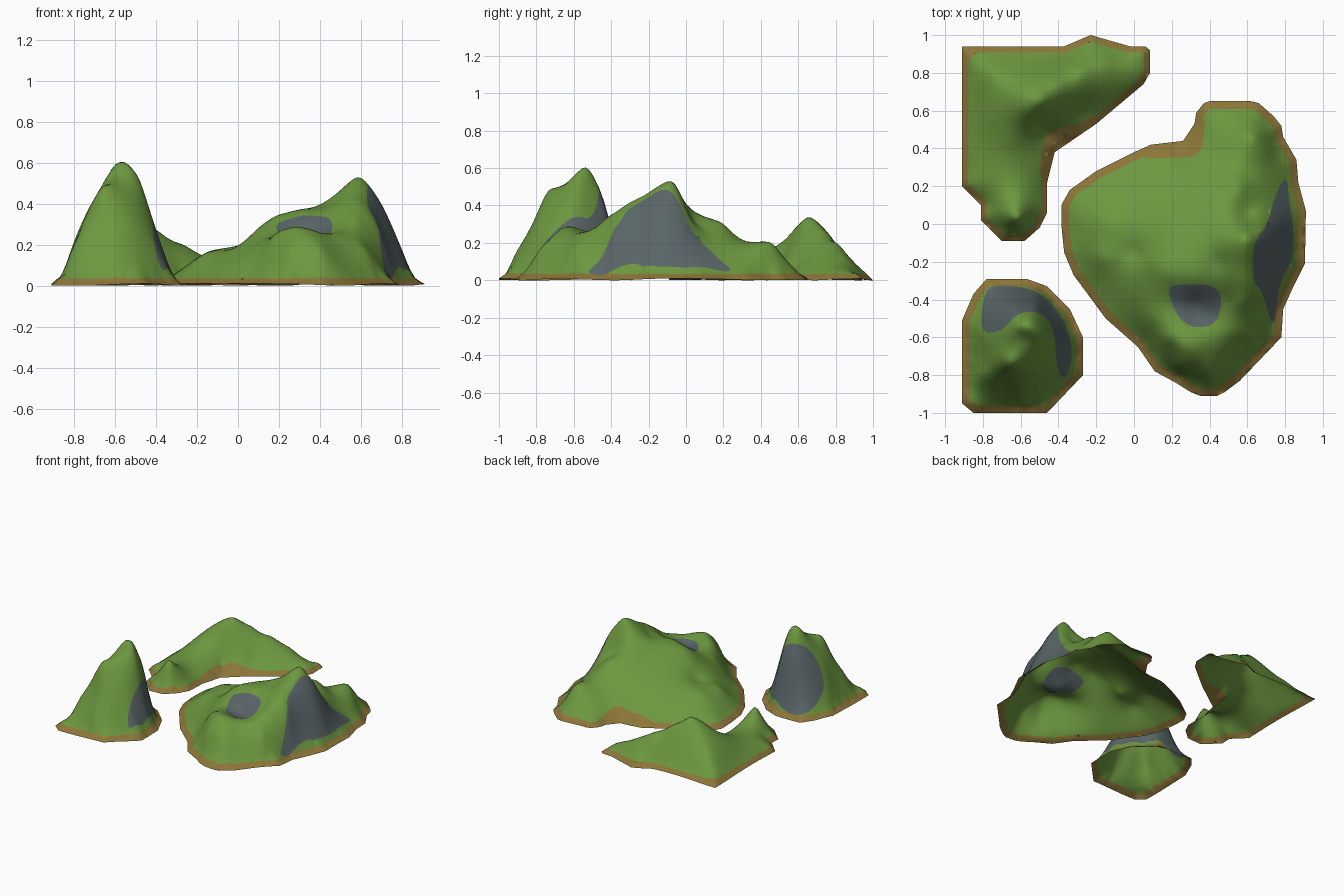
import bpy, bmesh, math
from mathutils import Vector, geometry

if "Cube" in bpy.data.objects:
    bpy.data.objects.remove(bpy.data.objects["Cube"])


def material(name, rgb):
    m = bpy.data.materials.new(name)
    m.diffuse_color = (*rgb, 1)
    m.use_nodes = True
    m.node_tree.nodes["Principled BSDF"].inputs["Base Color"].default_value = m.diffuse_color
    return m


MATS = [material("grass green", (0.15, 0.31, 0.05)),
        material("sand brown", (0.26, 0.18, 0.04)),
        material("rock grey", (0.10, 0.13, 0.135))]
STEP = 0.02


def resample(poly, step):
    out = []
    for a, b in zip(poly, poly[1:] + poly[:1]):
        a, b = Vector(a), Vector(b)
        n = max(1, round((b - a).length / step))
        out += [a.lerp(b, i / n) for i in range(n)]
    return out


def rounded(poly):
    for _ in range(2):
        poly = [tuple(Vector(a).lerp(Vector(b), t))
                for a, b in zip(poly, poly[1:] + poly[:1]) for t in (0.25, 0.75)]
    return poly


def inside(p, poly):
    hit = False
    for (ax, ay), (bx, by) in zip(poly, poly[1:] + poly[:1]):
        if (ay > p[1]) != (by > p[1]) and p[0] < ax + (p[1] - ay) * (bx - ax) / (by - ay):
            hit = not hit
    return hit


def edge_distance(p, poly):
    best = 9
    for a, b in zip(poly, poly[1:] + poly[:1]):
        a, b = Vector(a), Vector(b)
        d = b - a
        t = min(1, max(0, (p - a).dot(d) / d.length_squared))
        best = min(best, (a + d * t - p).length)
    return best


def inset(poly, width):
    # shoreline moved inland, for the edge of the beach
    pts = resample(poly, 0.08)
    out = []
    for i, p in enumerate(pts):
        d = (pts[(i + 1) % len(pts)] - pts[i - 1]).normalized()
        n = Vector((-d.y, d.x))
        if not inside(p + n * 0.01, poly):
            n = -n
        q = p + n * width
        if edge_distance(q, poly) > 0.7 * width:
            out.append(tuple(q))
    return out


def solve(A, b):
    # Gaussian elimination with pivoting
    n = len(b)
    M = [row + [v] for row, v in zip(A, b)]
    for i in range(n):
        k = max(range(i, n), key=lambda r: abs(M[r][i]))
        M[i], M[k] = M[k], M[i]
        for r in range(i + 1, n):
            f = M[r][i] / M[i][i]
            M[r] = M[r][:i] + [u - f * v for u, v in zip(M[r][i:], M[i][i:])]
    x = [0] * n
    for i in reversed(range(n)):
        x[i] = (M[i][n] - sum(M[i][j] * x[j] for j in range(i + 1, n))) / M[i][i]
    return x


def shore(x, y):
    return 0.009 + 0.005 * math.sin(9 * x + 7 * y)


def height_field(outline, beach_line, hills):
    # smooth surface through the shoreline, the beach and the spot heights
    pts = [(p.x, p.y, shore(p.x, p.y)) for p in resample(outline, 0.08)]
    pts += [(x, y, 0.038) for x, y in beach_line] + hills

    def k(x, y, p):
        return math.sqrt((x - p[0]) ** 2 + (y - p[1]) ** 2 + 0.0006)
    w = solve([[k(p[0], p[1], q) for q in pts] for p in pts], [p[2] for p in pts])
    return lambda x, y: max(0.0, sum(wi * k(x, y, p) for wi, p in zip(w, pts)))


def island(name, outline, hills, rocks=(), sands=(), beach=0.04):
    beach_line = inset(outline, beach)
    height = height_field(outline, beach_line, hills)
    rocks, sands = [rounded(r) for r in rocks], [rounded(s) for s in sands]
    verts, edges = [], []
    for loop in [outline, beach_line] + rocks + sands:
        pts, n = resample(loop, STEP * 1.2), len(verts)
        verts += pts
        edges += [(n + i, n + (i + 1) % len(pts)) for i in range(len(pts))]
    for i in range(-50, 51):
        for j in range(-50, 51):
            p = Vector((i * STEP + 0.003, j * STEP + 0.003))
            if inside(p, outline) and edge_distance(p, outline) > 0.4 * STEP:
                verts.append(p)
    co, _, tris, *_ = geometry.delaunay_2d_cdt(verts, edges, [], 0, 1e-5)
    bm = bmesh.new()
    vs = [bm.verts.new((c.x, c.y, shore(c.x, c.y) if edge_distance(c, outline) < 1e-3
                        else height(c.x, c.y))) for c in co]
    for t in tris:
        c = (co[t[0]] + co[t[1]] + co[t[2]]) / 3
        if not inside(c, outline):
            continue
        f = bm.faces.new([vs[i] for i in t])
        f.normal_update()
        if f.normal.z < 0:
            f.normal_flip()
        f.smooth = True
        # rock on the cliffs, sand along the shore, grass elsewhere
        if any(inside(c, r) for r in rocks):
            f.material_index = 2
        elif not inside(c, beach_line) or any(inside(c, s) for s in sands):
            f.material_index = 1
    bmesh.ops.delete(bm, geom=[v for v in bm.verts if not v.link_faces], context='VERTS')
    low = min(v.co.z for v in bm.verts)
    for v in bm.verts:
        v.co.z -= low
    me = bpy.data.meshes.new(name)
    bm.to_mesh(me)
    bm.free()
    for m in MATS:
        me.materials.append(m)
    bpy.context.collection.objects.link(bpy.data.objects.new(name, me))


# back left island: long ridge with a small southern hill
island("ridge_island",
       [(-.91, .94), (-.91, .2), (-.81, .1), (-.81, .02), (-.7, -.09), (-.58, -.09),
        (-.5, -.02), (-.46, .06), (-.46, .22), (-.42, .38), (-.2, .53), (.05, .74),
        (.085, .8), (.085, .92), (.06, .94), (-.02, .94), (-.23, 1), (-.37, .94)],
       [(-.5, .65, .34), (-.56, .59, .29), (-.4, .74, .27), (-.28, .81, .2), (-.15, .85, .13),
        (-.03, .86, .07), (-.62, .72, .26), (-.75, .8, .15), (-.75, .55, .16), (-.66, .45, .17),
        (-.66, .3, .12), (-.65, .17, .13), (-.62, .03, .21), (-.46, .48, .06), (-.28, .59, .08)],
       sands=[[(-.5, .2), (-.49, .42), (-.44, .5), (-.28, .53), (-.08, .65), (-.1, .58), (-.4, .36)]],
       beach=0.033)

# front left island: tall peak with a shoulder
island("peak_island",
       [(-.91, -.51), (-.91, -.95), (-.85, -1), (-.46, -1), (-.27, -.8), (-.27, -.6),
        (-.34, -.45), (-.46, -.33), (-.57, -.29), (-.78, -.29), (-.85, -.37)],
       [(-.6, -.54, .595), (-.54, -.53, .595), (-.58, -.6, .55), (-.65, -.66, .49),
        (-.66, -.74, .475), (-.48, -.58, .52), (-.43, -.6, .37), (-.37, -.62, .19),
        (-.52, -.43, .37), (-.64, -.43, .36), (-.7, -.55, .42), (-.8, -.6, .22), (-.5, -.8, .28),
        (-.68, -.83, .25), (-.38, -.78, .14), (-.8, -.8, .2), (-.6, -.92, .13)],
       rocks=[[(-.82, -.58), (-.79, -.34), (-.7, -.32), (-.5, -.35), (-.37, -.5), (-.32, -.68),
               (-.36, -.83), (-.41, -.78), (-.42, -.55), (-.5, -.46), (-.62, -.47), (-.7, -.57)]],
       beach=0.04)

# large island: eastern summit, northern knob and southern hill around a hollow
island("main_island",
       [(.4, .65), (.62, .65), (.66, .64), (.74, .57), (.78, .52), (.79, .46), (.86, .34),
        (.87, .22), (.91, .07), (.905, -.21), (.84, -.34), (.79, -.45), (.78, -.6), (.56, -.83),
        (.48, -.89), (.44, -.91), (.35, -.91), (.3, -.89), (.22, -.84), (.11, -.78), (.02, -.65),
        (-.15, -.5), (-.32, -.27), (-.37, -.15), (-.385, 0), (-.385, .1), (-.34, .18), (-.2, .28),
        (0, .38), (.09, .42), (.26, .44), (.32, .53), (.33, .59), (.37, .64)],
       [(.59, -.07, .53), (.59, -.15, .505), (.57, -.3, .42), (.56, -.42, .34), (.66, -.12, .46),
        (.73, -.12, .34), (.8, -.1, .18), (.69, -.38, .27), (.64, -.3, .385), (.63, -.2, .45),
        (.75, .08, .18), (.68, -.03, .41), (.6, .04, .32), (.5, .13, .335), (.55, .19, .31),
        (.6, .27, .22), (.63, .46, .2), (.7, .4, .15), (.5, .45, .15), (.45, .3, .19),
        (.3, .27, .17), (.1, .2, .15), (-.05, -.1, .185), (-.14, .0, .17), (-.16, -.18, .16),
        (.01, -.15, .188), (.1, -.2, .285), (.18, -.26, .34), (.32, -.28, .37), (.32, -.34, .33),
        (.45, -.2, .4), (.35, 0, .34), (.2, .02, .27), (.32, -.42, .25), (.33, -.51, .24),
        (.42, -.48, .25), (.27, -.65, .285), (.35, -.62, .28), (.5, -.58, .25), (.1, -.5, .2),
        (.18, -.6, .25), (.4, -.78, .17), (.25, -.75, .17), (.63, -.6, .16), (.2, -.42, .255),
        (.49, -.4, .31), (.24, .38, .04)],
       rocks=[[(.81, .27), (.74, .14), (.71, 0), (.63, -.1), (.63, -.31), (.68, -.35), (.74, -.58),
               (.77, -.3), (.84, -.2), (.845, 0), (.82, .12)],
              [(.17, -.34), (.23, -.32), (.44, -.32), (.47, -.43), (.42, -.55), (.25, -.54)]],
       sands=[[(-.02, .35), (.22, .35), (.36, .36), (.38, .6), (.3, .5), (.2, .42), (.05, .4)]],
       beach=0.042)
